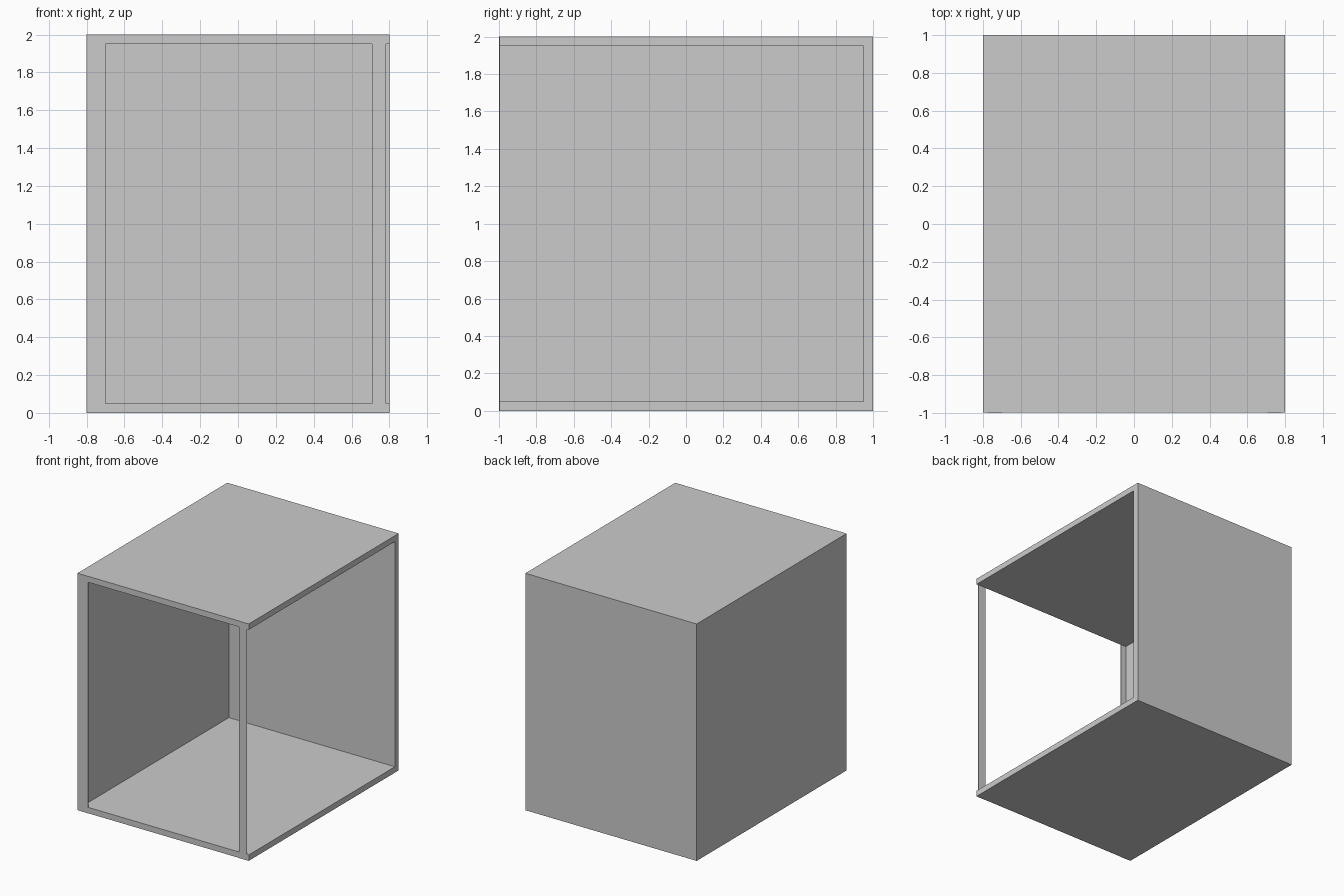
import bpy

if "Cube" in bpy.data.objects:
    bpy.data.objects.remove(bpy.data.objects["Cube"])

def box(name, x, y, z):
    """Axis-aligned box from (min, max) ranges."""
    bpy.ops.mesh.primitive_cube_add(size=1, location=[(a + b) / 2 for a, b in (x, y, z)])
    o = bpy.context.object
    o.name = name
    o.scale = [b - a for a, b in (x, y, z)]
    bpy.ops.object.transform_apply(location=False, rotation=False, scale=True)
    return o

W, H, T = 0.8, 2.0, 0.05      # half width, height, panel thickness
FRONT = -0.998                # front edge of the panels

# Cabinet shell, open at the front and on the right
box("floor_panel", (-W, W), (FRONT, 1), (0, T))
box("top_panel", (-W, W), (FRONT, 1), (H - T, H))
box("left_panel", (-W, -W + T), (FRONT, 1), (T, H - T))
box("back_panel", (-W + T, W), (1 - T, 1), (T, H - T))

# Thin strips standing just proud of the front edges
for name, x in (("left_front_strip", (-0.775, -0.70)), ("right_front_strip", (0.708, 0.782))):
    box(name, x, (-1.0, FRONT + 0.003), (0, H))
